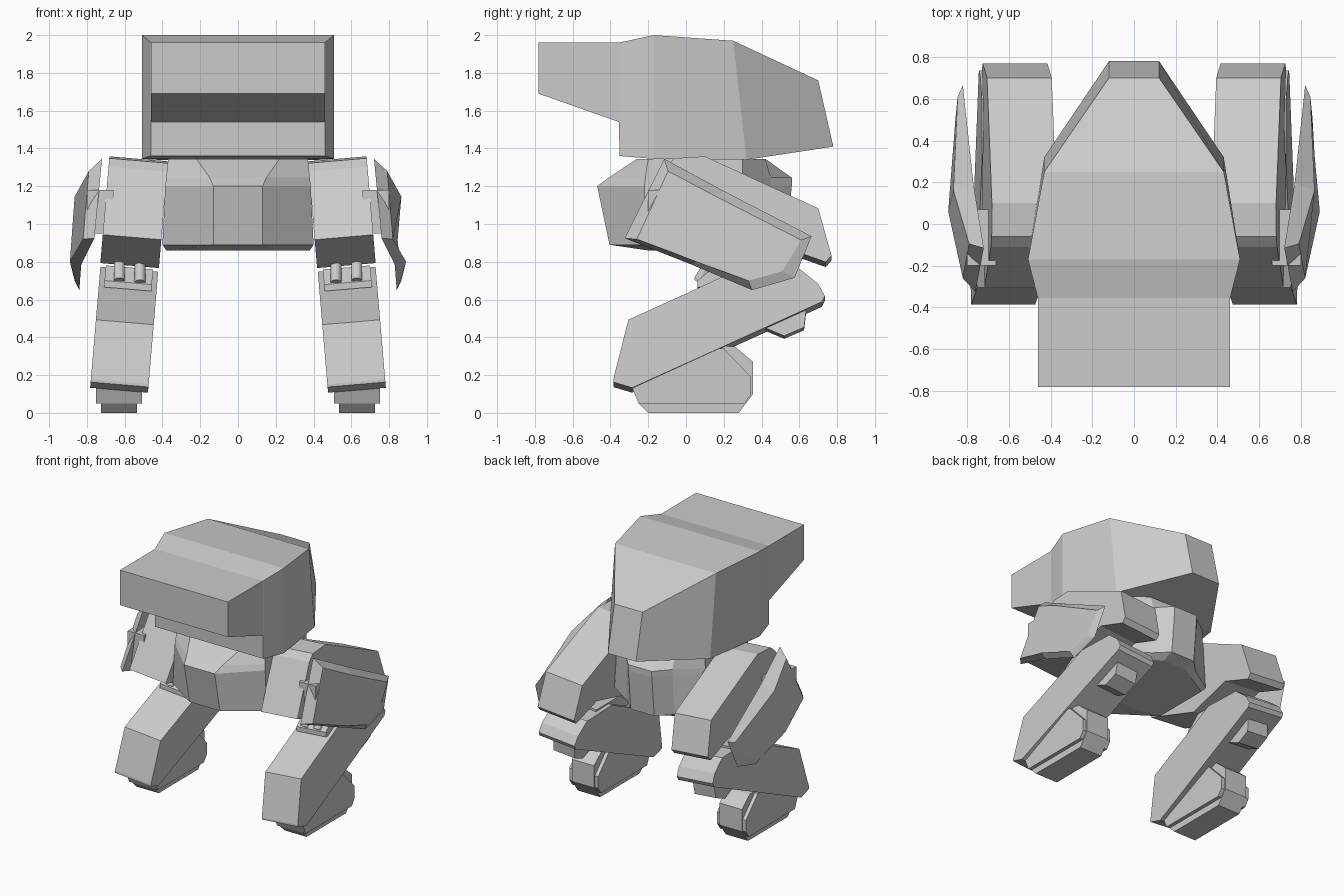
import bpy, bmesh, math
from mathutils import Vector, Matrix

if "Cube" in bpy.data.objects:
    bpy.data.objects.remove(bpy.data.objects["Cube"])


def finish(name, bm, mirror=False):
    bmesh.ops.recalc_face_normals(bm, faces=bm.faces[:])
    me = bpy.data.meshes.new(name)
    bm.to_mesh(me)
    bm.free()
    ob = bpy.data.objects.new(name, me)
    bpy.context.collection.objects.link(ob)
    if mirror:
        ob.modifiers.new("Mirror", 'MIRROR').use_mirror_merge = False
    return ob


def loft(name, rings, mirror=False):
    """Skin a list of closed rings with equal point counts and cap both ends."""
    bm = bmesh.new()
    loops = [[bm.verts.new(p) for p in ring] for ring in rings]
    n = len(loops[0])
    for a, b in zip(loops, loops[1:]):
        for i in range(n):
            j = (i + 1) % n
            bm.faces.new((a[i], a[j], b[j], b[i]))
    bm.faces.new(loops[0])
    bm.faces.new(loops[-1])
    return finish(name, bm, mirror)


def tilt(x, y, z):
    """Legs splay outwards towards the ground."""
    return (x + 0.64 - 0.085 * z, y, z + 0.085 * x)


def upright(x, y, z):
    return (x + 0.63, y, z)


def slab(name, profile, half, place=tilt):
    """Extrude a (y, z) profile sideways into a mirrored leg part."""
    return loft(name, [[place(s * half, y, z) for y, z in profile] for s in (-1, 1)], True)


# Head hull: half width, top (y, z), bottom (y, z)
head = [(.46, (-.78, 1.96), (-.78, 1.69)),
        (.46, (-.355, 1.96), (-.355, 1.54)),
        (.462, (-.35, 1.961), (-.352, 1.36)),
        (.508, (-.17, 2.0), (-.17, 1.345)),
        (.43, (.25, 1.97), (.32, 1.34)),
        (.12, (.70, 1.76), (.78, 1.41))]
loft("head_hull", [[(-w, *t), (w, *t), (w, *b), (-w, *b)] for w, t, b in head])

# Pelvis: half outlines (x, y) stacked by height
pelvis = [(.86, [(.2, -.2), (.38, -.17), (.38, .28), (.2, .38), (.1, .44)]),
          (.89, [(.13, -.405), (.40, -.22), (.40, .3), (.2, .43), (.1, .53)]),
          (1.2, [(.13, -.47), (.385, -.22), (.38, .3), (.2, .45), (.1, .56)]),
          (1.245, [(.15, -.41), (.38, -.215), (.375, .3), (.2, .45), (.1, .56)]),
          (1.345, [(.22, -.26), (.37, -.2), (.37, .3), (.2, .42), (.1, .42)])]
loft("pelvis", [[(x, y, z) for x, y in h] + [(-x, y, z) for x, y in reversed(h)]
                for z, h in pelvis])

# Thigh, shin and calf block
slab("thigh", [(-.11, 1.29), (-.06, 1.335), (.1, 1.345), (.70, 1.07), (.77, .82),
               (.74, .785), (.5, .87), (.15, .78), (-.3, .93)], .155)
slab("shin", [(-.385, .165), (-.305, .48), (.08, .655), (.3, .76), (.6, .75), (.70, .67),
              (.735, .605), (.72, .575), (-.285, .12), (-.385, .15)], .153)
slab("calf_block", [(.40, .45), (.52, .40), (.625, .445), (.64, .57), (.5, .53)], .09)

# Knee ledge with a pair of pistons
slab("knee_ledge", [(.06, .655), (.06, .69), (.16, .77), (.45, .77), (.45, .66)], .125)
for i, x in enumerate((-.055, .055)):
    bm = bmesh.new()
    axis = Vector((0, .10, .16))
    m = Matrix.Translation(tilt(x, .12, .78)) @ axis.to_track_quat('Z', 'Y').to_matrix().to_4x4()
    bmesh.ops.create_cone(bm, cap_ends=True, segments=12, radius1=.028, radius2=.028,
                          depth=.2, matrix=m)
    finish("knee_piston_%d" % (i + 1), bm, True)

# Hip hub carrying the side armour
loft("hip_hub", [[(x, -.2, .95), (x, .07, .95), (x, .07, 1.18), (x, -.2, 1.18)]
                 for x in (.66, .80)], True)

# Side armour: bowed plate with a bevelled rim
rim = [(.72, -.115, 1.345), (.77, .20, 1.175), (.82, .665, .935), (.84, .575, .715),
       (.84, .35, .65), (.83, .03, .785), (.76, -.325, .925)]
panel = [(.79, -.095, 1.28), (.865, .16, 1.145), (.845, .61, .915), (.855, .51, .75),
         (.865, .33, .70), (.89, .06, .80), (.82, -.26, .92)]
loft("side_armour", [rim, panel], True)

# Foot: narrow core and sole, wider side shell
slab("foot_core", [(-.2, 0), (.28, 0), (.355, .1), (.355, .27), (.26, .35), (.15, .36),
                   (-.05, .27), (-.27, .12), (-.25, .05)], .095, upright)
slab("foot_shell", [(-.25, .05), (.31, .05), (.345, .1), (.345, .19), (.2, .34), (.1, .34),
                    (-.05, .27), (-.285, .13)], .123, upright)
